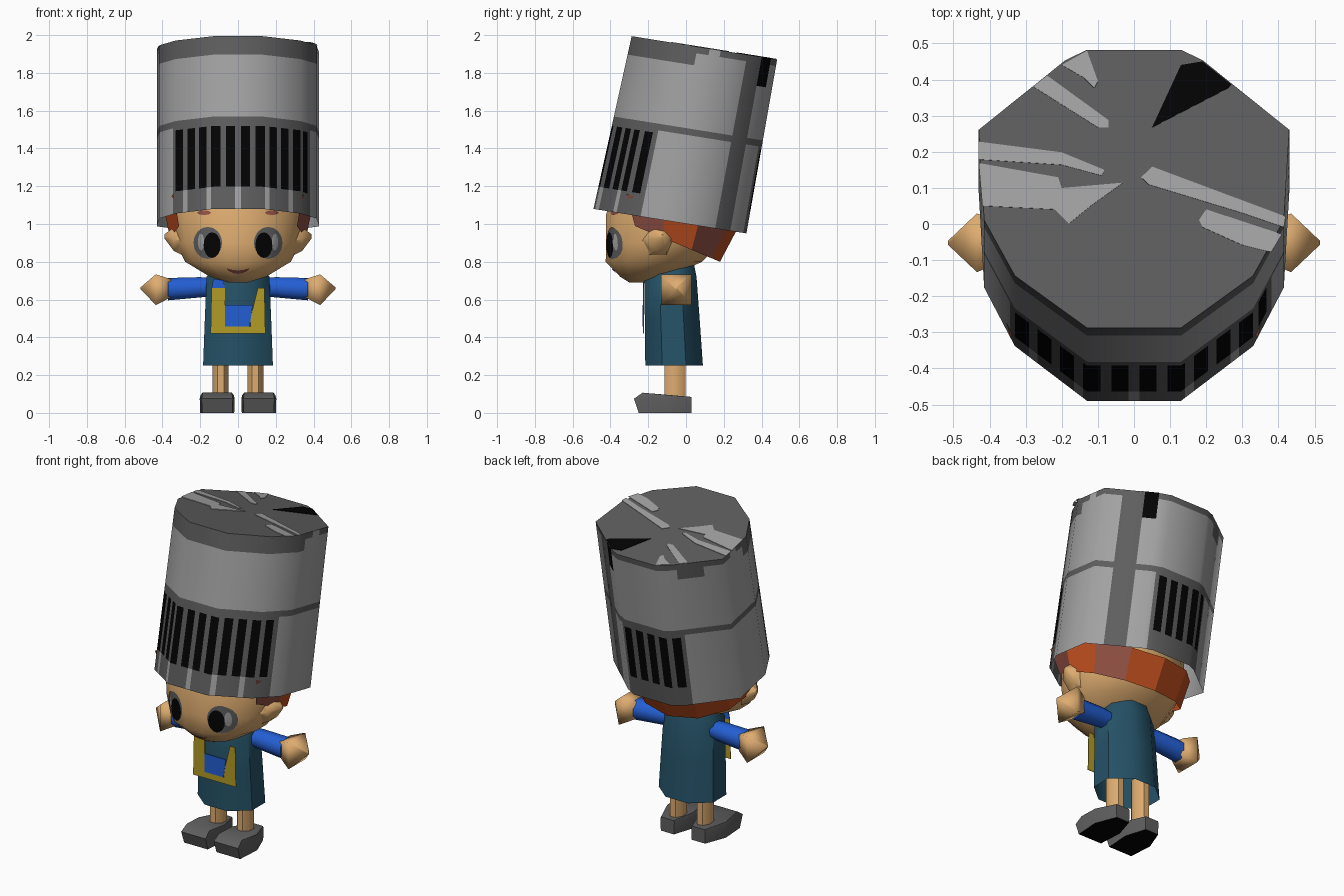
import bpy, bmesh, math
from math import sin, cos, pi, radians, degrees, atan2
from mathutils import Vector, Matrix
from mathutils.bvhtree import BVHTree

if "Cube" in bpy.data.objects:
    bpy.data.objects.remove(bpy.data.objects["Cube"])


def lin(c):
    c /= 255
    return c / 12.92 if c <= 0.04045 else ((c + 0.055) / 1.055) ** 2.4


def material(name, *rgb):
    m = bpy.data.materials.new(name)
    m.diffuse_color = (*[lin(c) for c in rgb], 1)
    m.use_nodes = True
    m.node_tree.nodes["Principled BSDF"].inputs["Base Color"].default_value = m.diffuse_color
    return m


LIGHT = material("light_steel", 163, 163, 163)
DARK = material("dark_steel", 94, 94, 94)
BLACK = material("black", 3, 3, 3)
SKIN = material("skin", 222, 172, 112)
HAIR = material("orange_hair", 190, 78, 30)
BROWN = material("red_brown", 142, 78, 66)
TEAL = material("teal_cloth", 37, 82, 103)
BLUE = material("blue_cloth", 36, 95, 212)
MUSTARD = material("mustard_cloth", 178, 155, 38)


def make(name, verts, faces, mats, smooth=50, recalc=True, rule=None):
    me = bpy.data.meshes.new(name)
    me.from_pydata([tuple(v) for v in verts], [], faces)
    for m in mats:
        me.materials.append(m)
    if recalc:
        bm = bmesh.new()
        bm.from_mesh(me)
        bmesh.ops.recalc_face_normals(bm, faces=bm.faces)
        bm.to_mesh(me)
        bm.free()
    if rule:
        for p in me.polygons:
            p.material_index = rule(p)
    if smooth:
        me.shade_smooth()
        me.set_sharp_from_angle(angle=radians(smooth))
    ob = bpy.data.objects.new(name, me)
    bpy.context.collection.objects.link(ob)
    return ob


def loft(name, rings, mats, bottom=True, top=True, closed=True, **kw):
    n = len(rings[0])
    verts = [v for r in rings for v in r]
    faces = [(j * n + i, j * n + (i + 1) % n, (j + 1) * n + (i + 1) % n, (j + 1) * n + i)
             for j in range(len(rings) - 1) for i in range(n if closed else n - 1)]
    if bottom:
        faces.append(tuple(reversed(range(n))))
    if top:
        faces.append(tuple(range(len(verts) - n, len(verts))))
    return make(name, verts, faces, mats, **kw)


def ring_z(z, cx, cy, rx, ry, n, start=0.0):
    return [(cx + rx * cos(start + 2 * pi * i / n), cy + ry * sin(start + 2 * pi * i / n), z) for i in range(n)]


def ring_x(x, cy, cz, r, n, start=0.0):
    return [(x, cy + r * cos(start + 2 * pi * i / n), cz + r * sin(start + 2 * pi * i / n)) for i in range(n)]


# Helmet: leaning faceted tube, split into columns and rows for its painted bands
TILT = Matrix.Translation((0, -0.085, 1.015)) @ Matrix.Rotation(radians(-9.1), 4, 'X')
HEIGHT = 0.935
half = [(0.13, -0.4), (0.33, -0.25), (0.415, -0.09), (0.43, 0.17), (0.19, 0.37), (0.13, 0.4)]
outline = [Vector(p) for p in half] + [Vector((-x, y)) for x, y in reversed(half)]
count = len(outline)
edge_n = []
for i in range(count):
    d = (outline[(i + 1) % count] - outline[i]).normalized()
    edge_n.append(Vector((d.y, -d.x)))
corner_n = [(edge_n[i - 1] + edge_n[i]).normalized() for i in range(count)]


def lean(p, z):
    t = z / HEIGHT
    return (p.x, p.y * (1.025 - 0.05 * t) + 0.035 * t, z)


def wall_point(deg):
    d = Vector((sin(radians(deg)), -cos(radians(deg))))
    for i in range(count):
        a, b = outline[i], outline[(i + 1) % count]
        e = b - a
        den = d.x * e.y - d.y * e.x
        if abs(den) < 1e-9:
            continue
        u = (a.x * d.y - a.y * d.x) / den
        t = (a.x * e.y - a.y * e.x) / den
        if t > 0 and -1e-6 <= u <= 1 + 1e-6:
            return a + e * u, corner_n[i].lerp(corner_n[(i + 1) % count], u).normalized()


slits = [-49.5 + 11 * k for k in range(11)] + [163.5, 174.5, -174.5, -163.5, -152.5]
marks = [degrees(atan2(p.x, -p.y)) for p in outline]
marks += [s + w for s in slits for w in (-3.4, 3.4)]
marks += [-57, 68, -146, 157, 124, 141, 94, 102, -94, -102, 152, 85, -85, -125]
angles = []
for a in sorted(marks):
    if not angles or a - angles[-1] > 0.05:
        angles.append(a)
rows = [0, 0.12, 0.45, 0.465, 0.50, 0.78, 0.835, 0.90, HEIGHT]


def paint(a, z):
    s = abs(a)
    if 141 < a < 152 and z > 0.78:
        return 2
    if 124 < a < 141:
        return 1
    if z > 0.835:
        return 0 if 94 < s < 102 else int(s < 85 or -146 < a < -125 or z > 0.90)
    if z > 0.50:
        return 0
    if -57 < a < 68 or a > 157 or a < -146:
        if 0.12 < z < 0.45 and any(abs(a - c) < 3.4 for c in slits):
            return 2
        return 0 if z < 0.12 and s < 60 and s % 22 < 2.1 else 1
    return int(z > 0.465)


verts, normals, faces, paints = [], [], [], []
n, R = len(angles), len(rows)
for a in angles:
    p, nor = wall_point(a)
    for z in rows:
        verts.append(lean(p, z))
        normals.append((nor.x, nor.y, 0))
for i in range(n):
    k = (i + 1) % n
    mid = (angles[i] + angles[k]) / 2 if k else 180
    for j in range(R - 1):
        faces.append((i * R + j, k * R + j, k * R + j + 1, i * R + j + 1))
        paints.append(paint(mid, (rows[j] + rows[j + 1]) / 2))
wall = make("helmet_wall", verts, faces, [LIGHT, DARK, BLACK], smooth=180, recalc=False,
            rule=lambda p: paints[p.index])
wall.data.normals_split_custom_set_from_vertices(normals)
wall.matrix_world = TILT
top = make("helmet_top", [lean(p, HEIGHT) for p in outline], [tuple(range(count))], [DARK], 0, False)
top.matrix_world = TILT

# Worn streaks lying on the helmet top
streaks = [
    [(-.13, .385), (-.2, .345), (-.14, .31), (-.11, .28), (-.1, .3)],
    [(-.28, .285), (-.24, .315), (-.07, .19), (-.07, .17), (-.1, .17)],
    [(-.43, .13), (-.2, .10), (-.08, .05), (-.09, .035), (-.2, .065), (-.43, .08)],
    [(-.43, .07), (-.21, .03), (-.2, 0), (-.03, .015), (-.12, -.05), (-.18, -.1), (-.22, -.06), (-.42, -.05)],
    [(.02, .03), (.05, .06), (.42, -.08), (.415, -.11), (.3, -.07), (.04, .01)],
    [(.18, -.09), (.2, -.06), (.41, -.13), (.38, -.18), (.3, -.16), (.19, -.11)],
    [(.05, .17), (.13, .345), (.19, .355), (.27, .29), (.26, .28)],
]
for i, pts in enumerate(streaks):
    mat = BLACK if i == len(streaks) - 1 else LIGHT
    ob = loft("top_streak", [[(x, y + .037, HEIGHT + h) for x, y in pts] for h in (0, 0.003)], [mat], smooth=0)
    ob.matrix_world = TILT

# Head
head = loft("head", [ring_z(z, 0, cy, rx, ry, 16, pi / 16) for z, rx, cy, ry in (
    (.69, .05, -.25, .05), (.72, .15, -.22, .13), (.80, .285, -.17, .26),
    (.90, .335, -.12, .31), (1.05, .35, -.10, .33), (1.25, .33, -.06, .30))], [SKIN])
tree = BVHTree.FromPolygons([v.co for v in head.data.vertices], [tuple(p.vertices) for p in head.data.polygons])


def face_plate(name, mat, cx, cz, rx, rz, lift, bend=0.0):
    """Thin oval laid on the face."""
    flat = [(cx, cz)]
    for f in (0.33, 0.67, 1):
        flat += [(cx + f * rx * cos(2 * pi * i / 16), cz + f * rz * sin(2 * pi * i / 16)) for i in range(16)]
    pts = []
    for x, z in flat:
        z += bend * ((x - cx) / rx) ** 2
        hit = tree.ray_cast(Vector((x, -2, z)), Vector((0, 1, 0)))[0]
        pts.append((x, hit.y - lift, z))
    fs = [(0, 1 + i, 1 + (i + 1) % 16) for i in range(16)]
    for r in (1, 17):
        fs += [(r + i, r + 16 + i, r + 16 + (i + 1) % 16, r + (i + 1) % 16) for i in range(16)]
    make(name, pts, fs, [mat], recalc=False)


face_plate("mouth", BROWN, 0, .745, .06, .009, .004, .018)
for s in (-1, 1):
    face_plate("eye", DARK, s * .16, .9, .076, .085, .004)
    face_plate("pupil", BLACK, s * .137, .888, .045, .068, .008)
    face_plate("eye_glint", LIGHT, s * .196, .905, .016, .045, .008)
    face_plate("eyebrow", BROWN, s * .18, 1.06, .036, .012, .004)
    # Pointed ears
    loft("ear", [ring_x(s * x, y, z, r, 6) for x, y, z, r in
                 ((.29, -.15, .91, .09), (.34, -.14, .92, .072), (.39, -.13, .935, .012))], [SKIN])

# Hair band showing under the rim of the helmet
lower, upper = [], []
for i in range(9):
    a = radians(-120 + 30 * i)
    y = -.12 + .30 * cos(a)
    z = .80 + .42 * (.18 - y)
    lower.append((.36 * sin(a), y, z))
    upper.append((.395 * sin(a), -.12 + .39 * cos(a), z + .17))
loft("hair", [lower, upper], [HAIR, BROWN], False, False, False, smooth=0,
     rule=lambda p: int(p.index in (5, 7)))

# Dress, open at the hem
loft("dress", [ring_z(z, 0, cy, rx, ry, 8, pi / 8) for z, cy, rx, ry in (
    (.25, -.063, .20, .165), (.50, -.073, .19, .157), (.72, -.083, .18, .15), (.80, -.085, .12, .135))],
    [TEAL], bottom=False)


def panel(name, mat, pts, y=-0.2275):
    loft(name, [[(x, y + h, z) for x, z in pts] for h in (0, 0.004)], [mat], smooth=0)


# Apron front, pocket and shirt edge
panel("apron_left", MUSTARD, [(-.145, .42), (-.068, .42), (-.068, .66), (-.14, .66)])
panel("apron_right", MUSTARD, [(.065, .42), (.145, .42), (.14, .66), (.105, .66), (.065, .50)])
panel("apron_hem", MUSTARD, [(-.068, .42), (.065, .42), (.065, .458), (-.068, .458)])
panel("pocket", BLUE, [(-.068, .458), (.062, .458), (.078, .57), (-.068, .57)], -.229)
panel("shirt_edge", BLUE, [(-.14, .66), (-.07, .66), (-.075, .70), (-.13, .71)])

for s in (-1, 1):
    # Arms
    loft("sleeve", [ring_x(s * x, -.06, z, r, 8, pi / 8) for x, z, r in
                    ((.11, .665, .05), (.20, .665, .058), (.37, .655, .064))], [BLUE])
    loft("hand", [ring_x(s * x, -.052, z, r, 4, pi / 4) for x, z, r in
                  ((.355, .66, .068), (.435, .652, .115), (.515, .66, .008))], [SKIN], smooth=100)
    # Legs
    loft("leg", [ring_z(z, s * .092, -.058, .046, .06, 8, pi / 8) for z in (.06, .36)], [SKIN])
    # Shoes with black soles
    plan = [(.06, .03), (.15, .03), (.2, -.10), (.19, -.25), (.03, -.25), (.02, -.10)]
    rings = []
    for z, grow, toe in ((0, 1, 0), (.075, 1.03, -.025), (None, .97, .02)):
        rings.append([(s * (.11 + (x - .11) * grow), y + (toe if y < -.2 else 0),
                       (.087 - .08 * y if z is None else z)) for x, y in plan])
    loft("shoe", rings, [DARK, BLACK], rule=lambda p: int(p.normal.z < -0.9))
